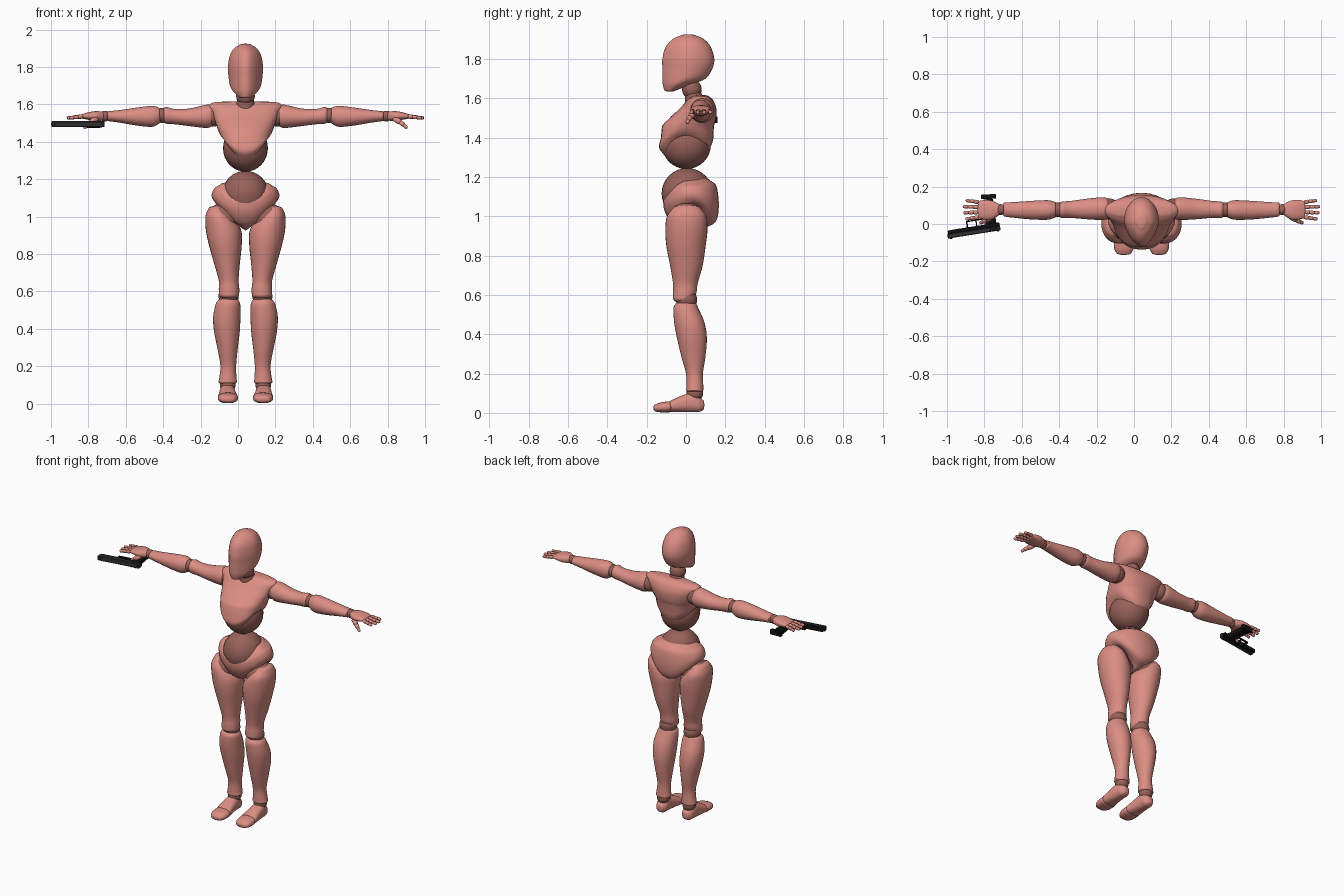
import bpy, bmesh, math
from mathutils import Vector, Matrix

default = bpy.data.objects.get("Cube")
if default:
    bpy.data.objects.remove(default, do_unlink=True)

BODY_X = 0.04   # the figure stands slightly off centre because of the held tool
SIDES = 28


def material(name, red, green, blue):
    mat = bpy.data.materials.new(name)
    mat.use_nodes = True
    colour = (red, green, blue, 1)
    mat.diffuse_color = colour
    shader = mat.node_tree.nodes["Principled BSDF"]
    shader.inputs["Base Color"].default_value = colour
    shader.inputs["Roughness"].default_value = 0.6
    return mat


skin = material("salmon shell", 0.71, 0.27, 0.23)
joint = material("dark salmon joint", 0.31, 0.12, 0.10)
black = material("black metal", 0.006, 0.006, 0.006)
grey = material("charcoal metal", 0.03, 0.03, 0.03)


def finish(name, bm, mat, smooth=True):
    bmesh.ops.recalc_face_normals(bm, faces=bm.faces)
    mesh = bpy.data.meshes.new(name)
    bm.to_mesh(mesh)
    bm.free()
    mesh.materials.append(mat)
    obj = bpy.data.objects.new(name, mesh)
    bpy.context.collection.objects.link(obj)
    if smooth:
        bpy.ops.object.select_all(action="DESELECT")
        obj.select_set(True)
        bpy.context.view_layer.objects.active = obj
        bpy.ops.object.shade_smooth_by_angle(angle=math.radians(50))
    return obj


def spline(rings, steps=4):
    """Smoothly fill in the cross-sections between the given ones."""
    out = []
    for i in range(len(rings) - 1):
        a, b, c, d = (rings[max(0, min(len(rings) - 1, i + k))] for k in (-1, 0, 1, 2))
        for s in range(steps):
            t = s / steps
            out.append([q + t / 2 * (r - p + t * (2 * p - 5 * q + 4 * r - u + t * (3 * (q - r) + u - p)))
                        for p, q, r, u in zip(a, b, c, d)])
    return out + [list(rings[-1])]


def rounded_ends(rings, dome):
    """Close both ends with a soft dome."""
    def cap(end, inner):
        sign = math.copysign(1, end[0] - inner[0])
        reach = dome * min(end[3], end[4])
        result = []
        for k in (1, 2, 3):
            ang = k * math.pi / 7
            ring = list(end)
            ring[0] += sign * reach * math.sin(ang)
            ring[3] *= math.cos(ang)
            ring[4] *= math.cos(ang)
            result.append(ring)
        return result
    return cap(rings[0], rings[1])[::-1] + rings + cap(rings[-1], rings[-2])


def loft(name, rings, mat=skin, axis="z", side=1, power=2, taper=0, dome=0.5):
    """Ring: position, two centres, two radii, then optional front and back shift."""
    bm = bmesh.new()
    loops = []
    for ring in rounded_ends(spline(rings), dome):
        t, ca, cb, ra, rb = ring[:5]
        front, back = ring[5:7] if len(ring) > 5 else (0, 0)
        loop = []
        for k in range(SIDES):
            ang = math.tau * k / SIDES
            c, s = math.cos(ang), math.sin(ang)
            a = math.copysign(abs(c) ** (2 / power), c) * ra * (1 - taper * max(0, -s))
            b = math.copysign(abs(s) ** (2 / power), s) * rb
            pos = t + (front if s < 0 else back) * s * s
            a, b = a + ca, b + cb
            x, y, z = {"x": (pos, a, b), "y": (a, pos, b), "z": (a, b, pos)}[axis]
            loop.append(bm.verts.new((BODY_X + side * x, y, z)))
        loops.append(loop)
    for low, high in zip(loops, loops[1:]):
        for k in range(SIDES):
            n = (k + 1) % SIDES
            bm.faces.new((low[k], low[n], high[n], high[k]))
    bm.faces.new(loops[0])
    bm.faces.new(loops[-1])
    return finish(name, bm, mat)


def ball(name, x, y, z, radius, side=1, squash=(1, 1, 1), mat=joint):
    bm = bmesh.new()
    bmesh.ops.create_uvsphere(bm, u_segments=SIDES, v_segments=16, radius=radius)
    bmesh.ops.scale(bm, vec=squash, verts=bm.verts)
    bmesh.ops.translate(bm, vec=(BODY_X + side * x, y, z), verts=bm.verts)
    return finish(name, bm, mat)


def finger_bone(name, start, end, radius, side):
    start, end = Vector(start), Vector(end)
    along = end - start
    bm = bmesh.new()
    bmesh.ops.create_uvsphere(bm, u_segments=10, v_segments=8, radius=radius)
    for v in bm.verts:
        v.co.z += math.copysign(max(0, along.length / 2 - radius * 0.6), v.co.z) if abs(v.co.z) > radius / 9 else 0
    turn = along.to_track_quat("Z", "Y").to_matrix().to_4x4()
    bm.transform(Matrix.Translation((start + end) / 2) @ turn)
    bm.transform(Matrix.Translation((BODY_X, 0, 0)) @ Matrix.Diagonal((side, 1, 1, 1)))
    return finish(name, bm, skin)


# Head and neck
loft("head", [
    (1.64, 0, -.08, .035, .03), (1.67, 0, -.045, .066, .073), (1.70, 0, -.01, .083, .11),
    (1.75, 0, .007, .091, .127), (1.80, 0, .012, .094, .132), (1.86, 0, .011, .084, .115),
    (1.90, 0, .012, .06, .08), (1.918, 0, .012, .032, .042)], taper=.28, dome=.2)
ball("neck_ball", 0, .03, 1.645, .05)
loft("neck", [(1.57, 0, .045, .055, .05), (1.62, 0, .038, .046, .043)], joint)

# Torso shells over two big ball joints
loft("chest", [
    (1.41, 0, -.004, .11, .11, -.095, -.08), (1.43, 0, -.004, .13, .133, -.08, -.07),
    (1.46, 0, .01, .146, .132, -.05, -.05), (1.50, 0, .035, .16, .118, -.02, -.02),
    (1.55, 0, .062, .18, .092), (1.59, 0, .072, .198, .066), (1.608, 0, .075, .18, .044)],
    power=2.3, dome=.2)
ball("abdomen_ball", 0, .002, 1.365, .125, squash=(.96, 1, 1))
ball("waist_ball", 0, .006, 1.115, .13, squash=(.97, 1, 1))
loft("pelvis", [
    (1.05, 0, .035, .09, .05, -.115, -.11), (1.07, 0, .04, .155, .11, -.11, -.1),
    (1.11, 0, .03, .181, .137, -.09, -.06), (1.15, 0, .02, .167, .136, -.08, 0),
    (1.168, 0, .008, .14, .118, -.08, .012)], dome=.2)

for side, label in ((1, "left"), (-1, "right")):
    # Leg
    ball(label + "_hip_ball", .12, .002, .985, .088, side)
    loft(label + "_thigh", [
        (.58, .088, -.012, .054, .054), (.615, .088, -.006, .055, .06), (.66, .09, -.003, .053, .063),
        (.75, .099, .002, .069, .083), (.85, .108, 0, .088, .1), (.93, .118, .002, .094, .107),
        (1.0, .142, .003, .072, .1), (1.04, .155, .004, .045, .07)], side=side, dome=.4)
    ball(label + "_knee_ball", .09, .003, .575, .054, side)
    loft(label + "_shin", [
        (.115, .095, .045, .05, .044), (.14, .094, .045, .046, .043), (.2, .092, .043, .042, .043),
        (.28, .095, .038, .052, .06), (.38, .099, .03, .068, .076), (.46, .1, .017, .073, .077),
        (.53, .094, 0, .066, .064), (.55, .092, 0, .056, .056)], side=side, dome=.3)
    ball(label + "_ankle_ball", .095, .045, .1, .042, side)
    loft(label + "_foot", [
        (-.075, .094, .034, .053, .03), (-.03, .096, .044, .047, .04), (.03, .097, .054, .041, .05),
        (.065, .096, .044, .037, .039), (.083, .096, .04, .026, .028)],
        axis="y", side=side, power=2.4, dome=.4)
    loft(label + "_toes", [
        (-.155, .094, .025, .04, .018), (-.13, .094, .028, .052, .025), (-.085, .094, .031, .054, .028)],
        axis="y", side=side, power=2.4, dome=.6)

    # Arm
    ball(label + "_shoulder_ball", .17, .08, 1.538, .056, side)
    loft(label + "_upper_arm", [
        (.18, .082, 1.538, .055, .056), (.21, .082, 1.536, .061, .062), (.30, .08, 1.531, .054, .047),
        (.38, .078, 1.535, .045, .041), (.42, .076, 1.541, .045, .045), (.435, .076, 1.542, .04, .04)],
        axis="x", side=side, dome=.2)
    ball(label + "_elbow_ball", .447, .076, 1.541, .04, side)
    loft(label + "_forearm", [
        (.462, .076, 1.54, .042, .043), (.50, .075, 1.536, .052, .056), (.58, .074, 1.535, .05, .048),
        (.67, .075, 1.536, .043, .034), (.735, .077, 1.537, .037, .026)],
        axis="x", side=side, dome=.2)
    ball(label + "_wrist_ball", .752, .077, 1.537, .029, side)

    # Hand
    loft(label + "_palm", [
        (.765, .077, 1.537, .032, .024), (.80, .074, 1.538, .051, .026),
        (.84, .076, 1.538, .052, .02), (.87, .077, 1.536, .046, .013)],
        axis="x", side=side, power=2.4)
    for number, reach in enumerate((.066, .077, .08, .064)):
        y = .036 + number * .027
        fan = (number - 1.5) * .002
        for bone in range(3):
            ends = [(.872 + reach * (bone + k) / 3, y + fan * (bone + k), 1.536 - .003 * (bone + k))
                    for k in (0, 1)]
            finger_bone(f"{label}_finger_{number}_{bone}", *ends, .0115 - bone * .001, side)
    thumb = [(.795, .04, 1.525), (.827, .022, 1.505), (.846, .012, 1.49), (.862, .006, 1.475)]
    for bone in range(3):
        finger_bone(f"{label}_thumb_{bone}", thumb[bone], thumb[bone + 1], .016 - bone * .003, side)


# Sidearm lying flat beneath the right hand
def tool_box(name, x, y, z, size, mat=black, lean=0, bevel=.003):
    bm = bmesh.new()
    bmesh.ops.create_cube(bm, size=1)
    bmesh.ops.scale(bm, vec=size, verts=bm.verts)
    bmesh.ops.bevel(bm, geom=bm.edges[:], offset=bevel, segments=1, affect="EDGES")
    bm.transform(Matrix.Translation((x, y, z)) @ Matrix.Rotation(lean, 4, "Z"))
    bm.transform(Matrix.Translation((-.857, -.035, 1.494)) @ Matrix.Rotation(math.radians(9), 4, "Z"))
    return finish(name, bm, mat, smooth=False)


tool_box("slide", 0, -.009, 0, (.285, .024, .032), grey)
tool_box("frame", .002, .012, 0, (.28, .02, .027))
tool_box("barrel", -.141, -.008, 0, (.006, .014, .016))
for end in (-.125, .128):
    tool_box("sight", end, -.022, 0, (.012, .006, .01), bevel=.001)
for k in range(5):
    tool_box("slide_groove", .09 + k * .009, -.01, 0, (.004, .02, .0345), bevel=.0005)
tool_box("trigger_guard_front", -.03, .037, 0, (.008, .036, .014), bevel=.002)
tool_box("trigger_guard_bar", .012, .053, 0, (.09, .007, .014), bevel=.002)
tool_box("trigger", .02, .034, 0, (.006, .028, .008), bevel=.001)
tool_box("grip", .098, .082, -.004, (.058, .145, .03), lean=-.02, bevel=.006)
tool_box("grip_base", .107, .167, -.004, (.08, .024, .034), lean=-.1)
for k in range(4):
    tool_box("grip_rib", .098, .06 + k * .022, -.004, (.046, .008, .034), grey, bevel=.001)
